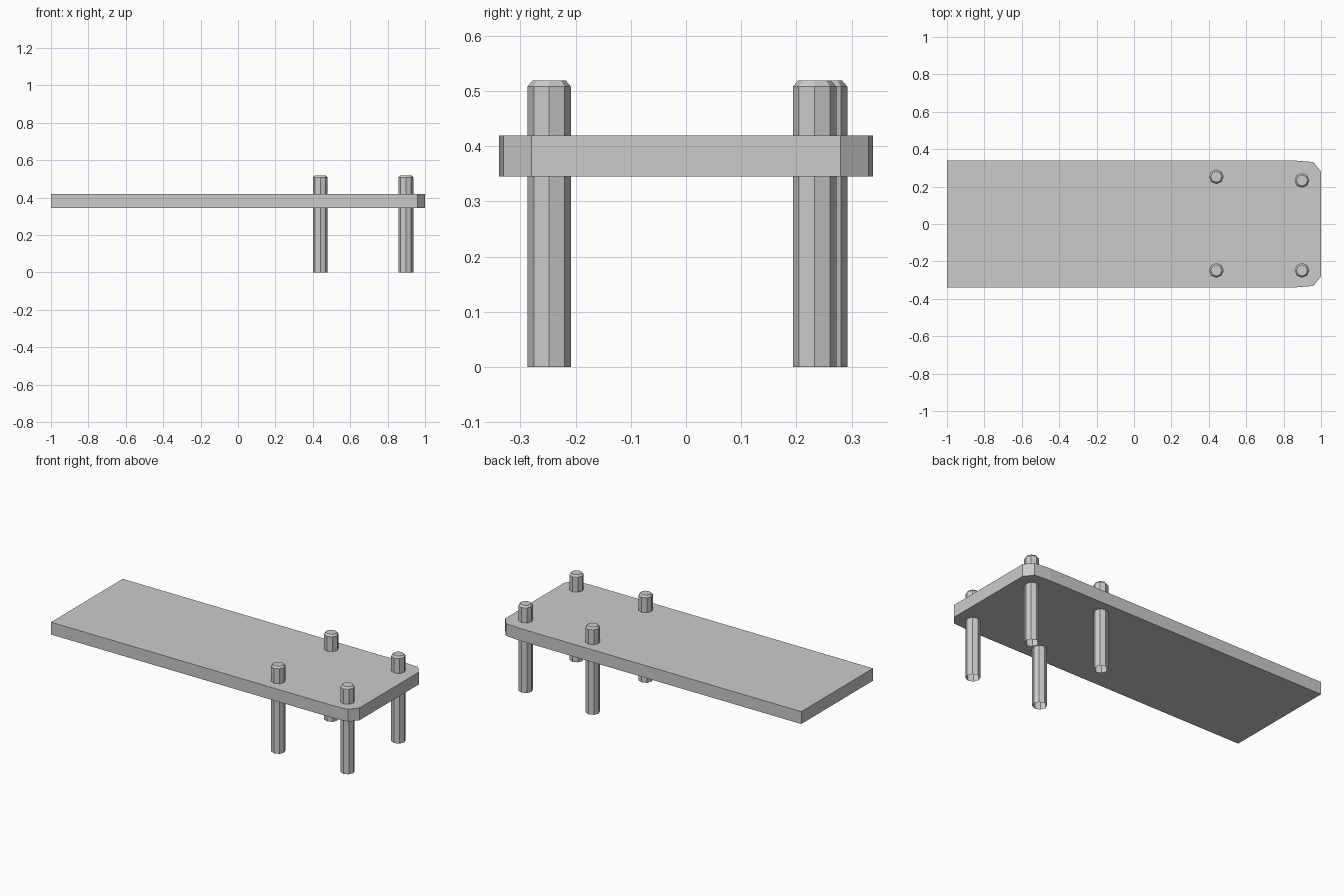
import bpy, bmesh
from math import cos, sin, tau

if "Cube" in bpy.data.objects:
    bpy.data.objects.remove(bpy.data.objects["Cube"])


def add_object(name, bm):
    bmesh.ops.recalc_face_normals(bm, faces=bm.faces)
    mesh = bpy.data.meshes.new(name)
    bm.to_mesh(mesh)
    bm.free()
    obj = bpy.data.objects.new(name, mesh)
    bpy.context.collection.objects.link(obj)
    return obj


# Deck: plank outline with clipped corners at the far end, extruded upward
def make_deck(z0=0.345, z1=0.419):
    half = [(-1.0, 0.339), (0.86, 0.339), (0.96, 0.331), (1.0, 0.28)]
    outline = [(x, -y) for x, y in half] + half[::-1]
    bm = bmesh.new()
    face = bm.faces.new([bm.verts.new((x, y, z0)) for x, y in outline])
    ext = bmesh.ops.extrude_face_region(bm, geom=[face], use_keep_orig=True)
    top = [v for v in ext["geom"] if isinstance(v, bmesh.types.BMVert)]
    bmesh.ops.translate(bm, verts=top, vec=(0, 0, z1 - z0))
    return add_object("deck", bm)


# Piling: eight-sided post, chamfered top, open underneath
def make_piling(name, x, y, sides=8):
    bm = bmesh.new()
    rings = []
    for r, z in [(0.0395, 0.0), (0.0395, 0.508), (0.030, 0.519)]:
        rings.append([bm.verts.new((r * cos(tau * i / sides), r * sin(tau * i / sides), z))
                      for i in range(sides)])
    for low, high in zip(rings, rings[1:]):
        for i in range(sides):
            j = (i + 1) % sides
            bm.faces.new((low[i], low[j], high[j], high[i]))
    bm.faces.new(rings[-1])
    obj = add_object(name, bm)
    obj.location = (x, y, 0)
    return obj


make_deck()
for name, x, y in [("inner_front_piling", 0.44, -0.248), ("inner_back_piling", 0.44, 0.253),
                   ("outer_front_piling", 0.898, -0.248), ("outer_back_piling", 0.898, 0.233)]:
    make_piling(name, x, y)
